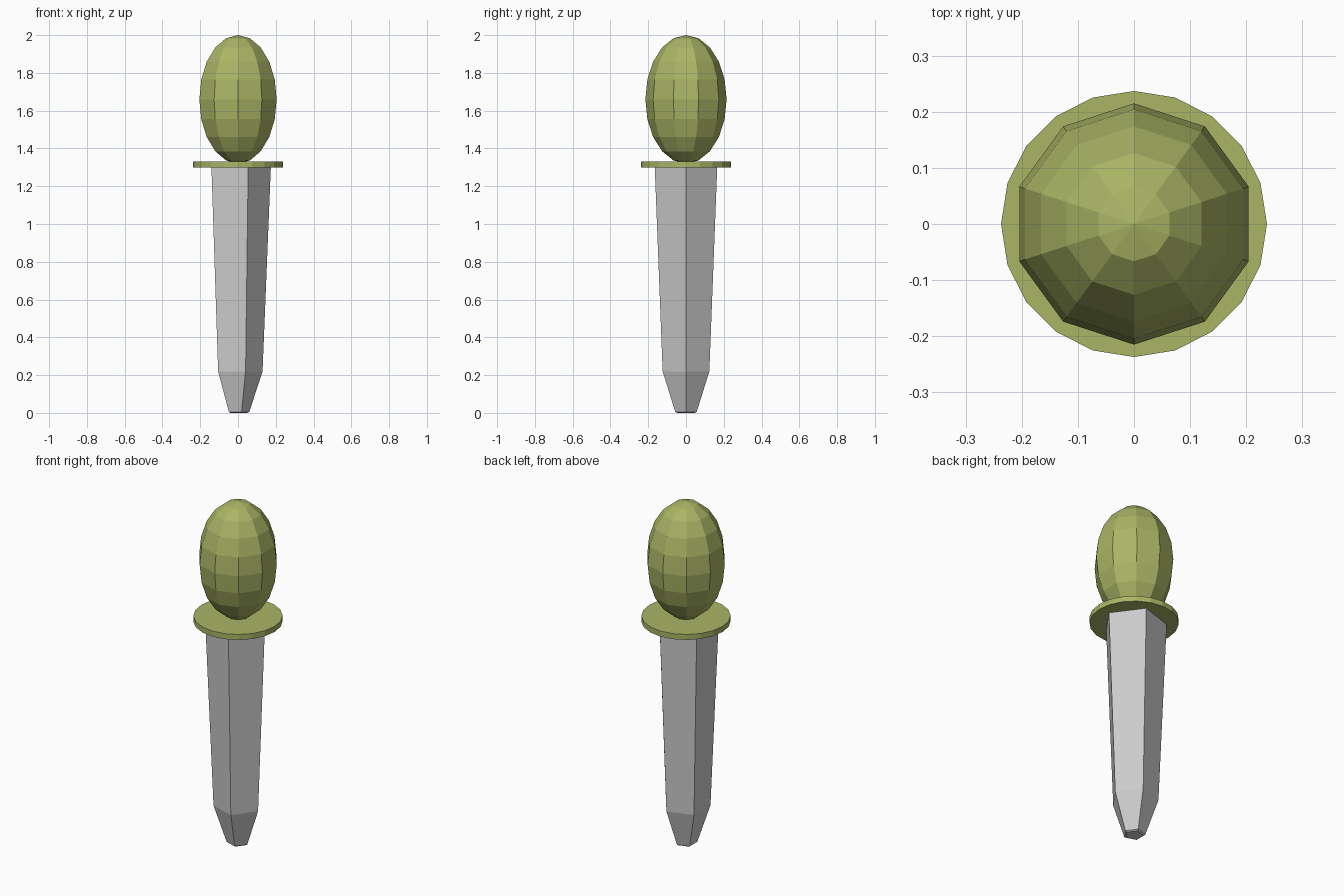
import bpy, bmesh
from math import cos, sin, pi
from mathutils import Matrix

if "Cube" in bpy.data.objects:
    bpy.data.objects.remove(bpy.data.objects["Cube"])

olive = bpy.data.materials.new("olive")
olive.diffuse_color = (0.40, 0.46, 0.13, 1)
olive.use_nodes = True
olive.node_tree.nodes["Principled BSDF"].inputs["Base Color"].default_value = olive.diffuse_color


def make_object(name, bm, material=None):
    bmesh.ops.recalc_face_normals(bm, faces=bm.faces)
    mesh = bpy.data.meshes.new(name)
    bm.to_mesh(mesh)
    bm.free()
    if material:
        mesh.materials.append(material)
    obj = bpy.data.objects.new(name, mesh)
    bpy.context.collection.objects.link(obj)
    return obj


def lathe(name, sides, profile, material=None):
    """Closed faceted solid from (radius, z) rings, first corner on +x."""
    bm = bmesh.new()
    rings = [[bm.verts.new((r * cos(2 * pi * i / sides), r * sin(2 * pi * i / sides), z))
              for i in range(sides)] for r, z in profile]
    for low, high in zip(rings, rings[1:]):
        for i in range(sides):
            j = (i + 1) % sides
            bm.faces.new((low[i], low[j], high[j], high[i]))
    bm.faces.new(rings[0][::-1])
    bm.faces.new(rings[-1])
    return make_object(name, bm, material)


# Five-sided tapering blade with a blunt tip
lathe("blade", 5, [(0.05, 0), (0.06, 0.006), (0.13, 0.22), (0.174, 1.305)])

# Twenty-sided guard disc
lathe("guard", 20, [(0.237, 1.298), (0.237, 1.33)], olive)

# Egg-shaped faceted handle
bm = bmesh.new()
bmesh.ops.create_uvsphere(bm, u_segments=10, v_segments=10, radius=1,
                          matrix=Matrix.Translation((0, 0, 1.66)) @ Matrix.Diagonal((0.215, 0.215, 0.34, 1)))
make_object("handle", bm, olive)
